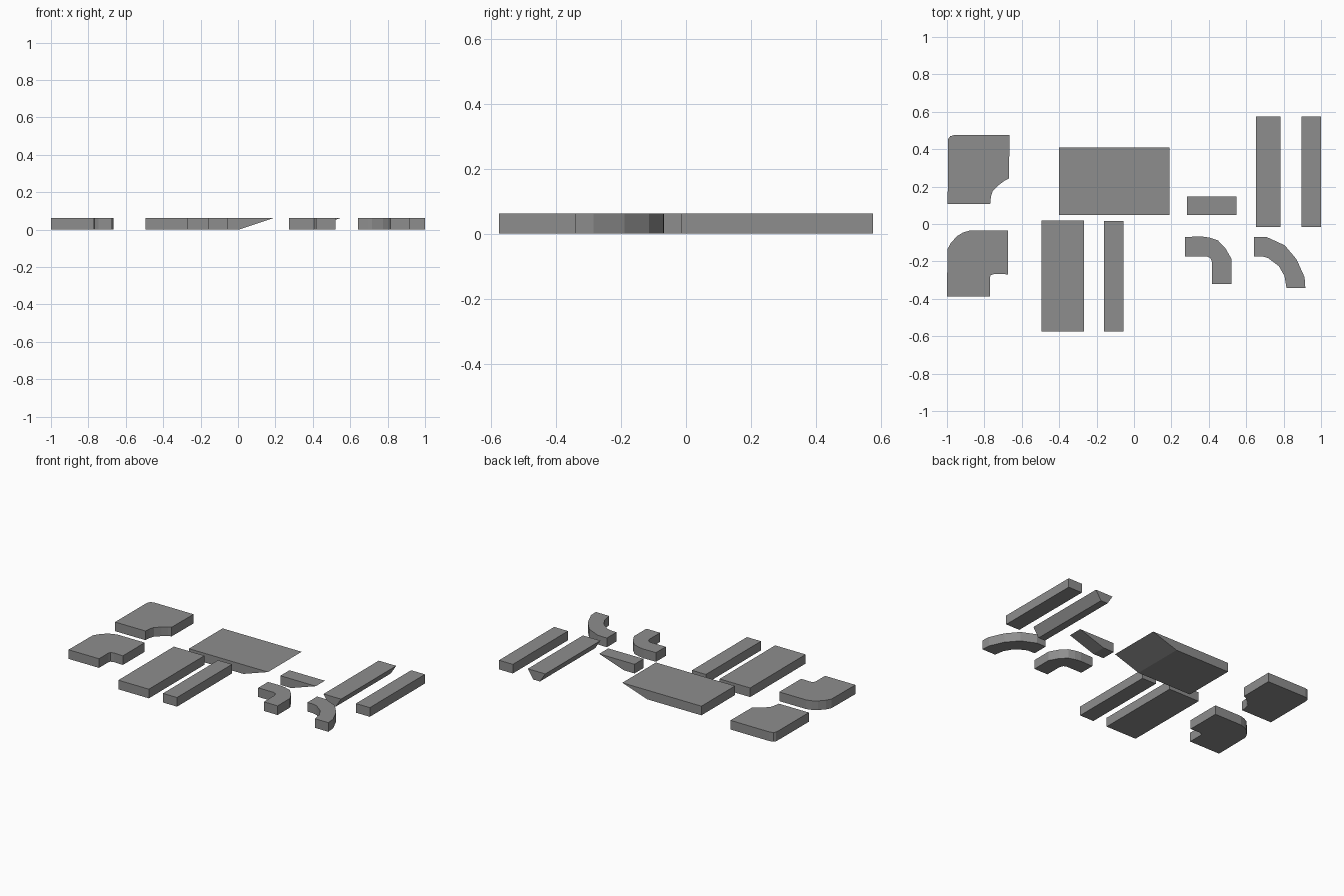
import bpy, bmesh
from mathutils import Vector

H = 0.062  # common thickness

# Dark grey finish shared by all pieces
dark = bpy.data.materials.new("dark_grey")
dark.diffuse_color = (0.27, 0.27, 0.27, 1)


def prism(name, profile, direction):
    """Extrude a flat 3D profile along a direction into a closed solid."""
    bm = bmesh.new()
    face = bm.faces.new([bm.verts.new(p) for p in profile])
    ext = bmesh.ops.extrude_face_region(bm, geom=[face])
    verts = [g for g in ext["geom"] if isinstance(g, bmesh.types.BMVert)]
    bmesh.ops.translate(bm, verts=verts, vec=Vector(direction))
    bmesh.ops.recalc_face_normals(bm, faces=bm.faces)
    mesh = bpy.data.meshes.new(name)
    bm.to_mesh(mesh)
    bm.free()
    mesh.materials.append(dark)
    obj = bpy.data.objects.new(name, mesh)
    obj.location.y = -0.004  # centres the layout
    bpy.context.collection.objects.link(obj)
    return obj


def plate(name, outline):
    return prism(name, [(x, y, 0) for x, y in outline], (0, 0, H))


def bar(name, x0, x1, y0, y1, left=0.0, right=0.0):
    """Bar along y; left/right undercut its lower edges."""
    profile = [(x0, y0, H), (x1, y0, H), (x1 - right, y0, 0), (x0 + left, y0, 0)]
    return prism(name, profile, (0, y1 - y0, 0))


# Straight pieces
bar("wide_straight", -0.495, -0.266, -0.571, 0.024)
bar("narrow_straight", -0.16, -0.055, -0.571, 0.019)
bar("undercut_straight", 0.653, 0.784, -0.012, 0.579, left=0.04, right=0.04)
bar("edge_straight", 0.896, 1.0, -0.012, 0.579)

# Wedge-ended pieces
bar("large_ramp", -0.402, 0.191, 0.053, 0.413, right=0.185)
bar("small_ramp", 0.284, 0.549, 0.053, 0.15, right=0.185)

# Wide corner plates
plate("wide_corner_back", [
    (-0.996, 0.11), (-0.769, 0.11), (-0.765, 0.15), (-0.755, 0.18),
    (-0.722, 0.213), (-0.69, 0.237), (-0.668, 0.248), (-0.666, 0.479),
    (-0.96, 0.48), (-0.983, 0.473), (-0.993, 0.46), (-0.995, 0.43)])
plate("wide_corner_front", [
    (-1.0, -0.384), (-0.771, -0.384), (-0.771, -0.284), (-0.766, -0.27),
    (-0.745, -0.263), (-0.675, -0.265), (-0.675, -0.031), (-0.877, -0.031),
    (-0.913, -0.041), (-0.945, -0.06), (-0.98, -0.098), (-0.997, -0.13)])

# Narrow elbows
plate("tight_elbow", [
    (0.273, -0.169), (0.388, -0.169), (0.407, -0.177), (0.418, -0.2),
    (0.418, -0.316), (0.521, -0.316), (0.521, -0.182), (0.488, -0.124),
    (0.448, -0.083), (0.405, -0.069), (0.365, -0.063), (0.273, -0.065)])
plate("wide_elbow", [
    (0.642, -0.169), (0.692, -0.171), (0.717, -0.178), (0.775, -0.222),
    (0.805, -0.275), (0.815, -0.337), (0.916, -0.337), (0.912, -0.28),
    (0.869, -0.185), (0.806, -0.11), (0.71, -0.066), (0.642, -0.065)])
